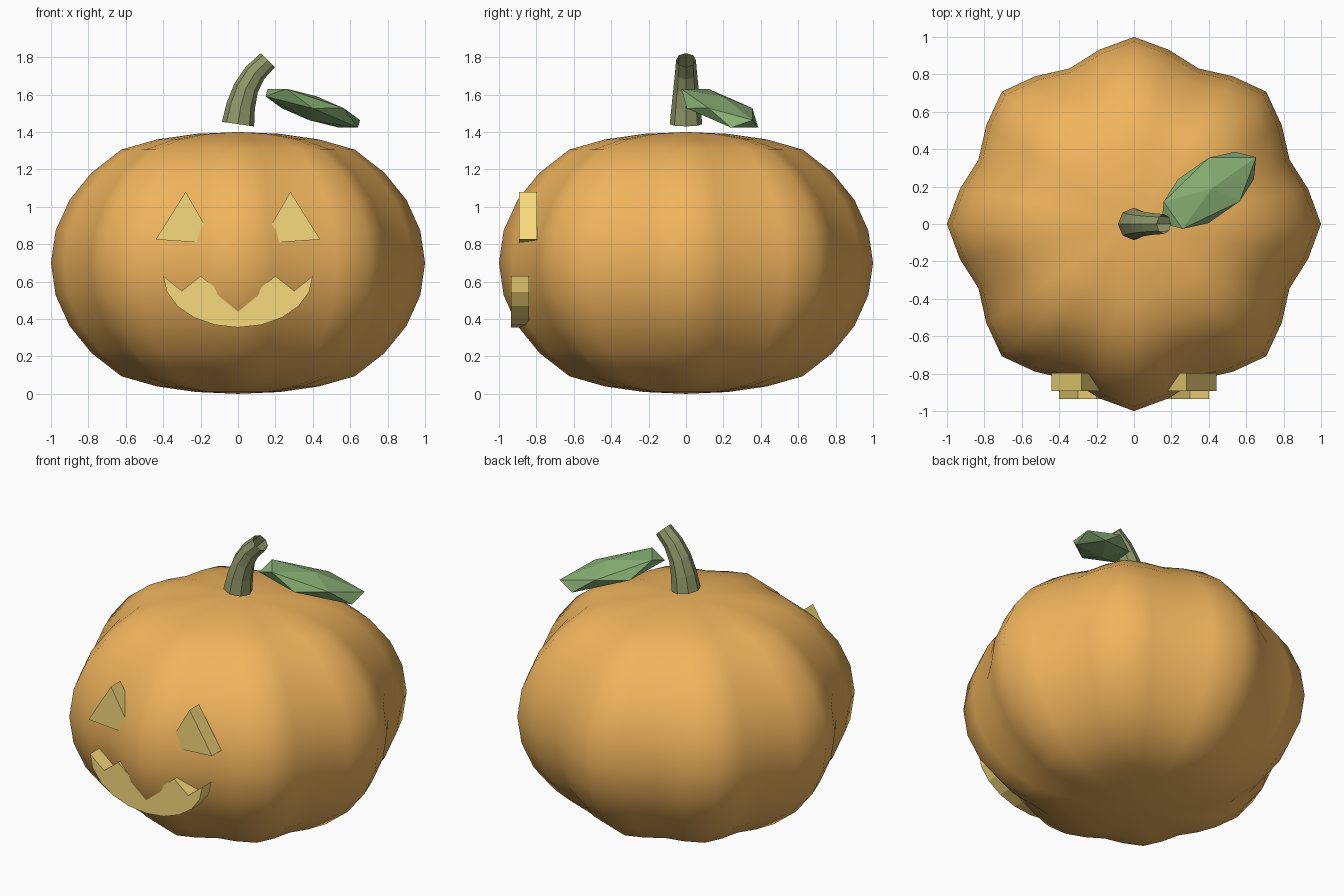
import bpy, bmesh, math
from mathutils import Vector

if "Cube" in bpy.data.objects:
    bpy.data.objects.remove(bpy.data.objects["Cube"])


def material(name, rgb):
    m = bpy.data.materials.new(name)
    m.diffuse_color = (*rgb, 1)
    m.use_nodes = True
    m.node_tree.nodes["Principled BSDF"].inputs["Base Color"].default_value = m.diffuse_color
    return m


def make_object(name, bm, mat, smooth=False):
    bmesh.ops.recalc_face_normals(bm, faces=bm.faces)
    me = bpy.data.meshes.new(name)
    bm.to_mesh(me)
    bm.free()
    for p in me.polygons:
        p.use_smooth = smooth
    me.materials.append(mat)
    ob = bpy.data.objects.new(name, me)
    bpy.context.collection.objects.link(ob)
    return ob


def prism(name, outline, y0, y1, mat):
    """Extrude an (x, z) outline along y."""
    bm = bmesh.new()
    front = bm.faces.new([bm.verts.new((x, y0, z)) for x, z in outline])
    ext = bmesh.ops.extrude_face_region(bm, geom=[front], use_keep_orig=True)
    moved = [v for v in ext["geom"] if isinstance(v, bmesh.types.BMVert)]
    bmesh.ops.translate(bm, verts=moved, vec=(0, y1 - y0, 0))
    return make_object(name, bm, mat)


orange = material("orange_skin", (0.87, 0.46, 0.11))
yellow = material("yellow_glow", (0.93, 0.7, 0.2))
brown_green = material("stem_green", (0.28, 0.31, 0.14))
green = material("leaf_green", (0.24, 0.42, 0.17))

# Pumpkin body: sphere with eight lobes and flattened poles
bm = bmesh.new()
bmesh.ops.create_uvsphere(bm, u_segments=32, v_segments=14, radius=1)
for v in bm.verts:
    r = math.hypot(v.co.x, v.co.y)
    lobe = 0.95 + 0.05 * math.cos(8 * math.atan2(v.co.y, v.co.x))
    dip = 0.075 * max(0, 1 - (r / 0.62) ** 2)
    z = math.copysign(0.775 * abs(v.co.z) - dip, v.co.z)
    v.co = (v.co.x * lobe, v.co.y * lobe, 0.7 + z)
make_object("pumpkin_body", bm, orange, True)

# Triangular eyes
for side, name in ((-1, "left_eye"), (1, "right_eye")):
    tri = [(0.28, 1.08), (0.44, 0.825), (0.12, 0.803)]
    prism(name, [(side * x, z) for x, z in tri], -0.893, -0.797, yellow)

# Mouth: zigzag top, curved bottom
teeth = [(-0.4 + 0.1 * i, 0.55 if i % 2 else 0.63) for i in range(9)]
arc = [(0.4 * math.cos(a), 0.63 - 0.275 * math.sin(a))
       for a in (math.pi * i / 10 for i in range(1, 10))]
prism("mouth", teeth + arc, -0.935, -0.84, yellow)

# Stem: bent, tapering open tube of eight sides (x, z, radius, tilt)
bm = bmesh.new()
rings = []
for x, z, rad, tilt in ((0, 1.442, 0.087, 0.14), (0.015, 1.54, 0.077, 0.22),
                        (0.043, 1.635, 0.067, 0.39), (0.09, 1.715, 0.059, 0.6),
                        (0.16, 1.784, 0.053, 0.78)):
    side = Vector((math.cos(tilt), 0, -math.sin(tilt)))
    rings.append([bm.verts.new(Vector((x, 0, z)) + rad * (
        side * math.cos(a) + Vector((0, math.sin(a), 0))))
        for a in (math.tau * i / 8 for i in range(8))])
for lo, hi in zip(rings, rings[1:]):
    for i in range(8):
        j = (i + 1) % 8
        bm.faces.new((lo[i], lo[j], hi[j], hi[i]))
make_object("stem", bm, brown_green)

# Leaf: stretched, tilted icosahedron
bm = bmesh.new()
bmesh.ops.create_icosphere(bm, subdivisions=1, radius=1)
leaf = make_object("leaf", bm, green)
leaf.location = (0.4, 0.18, 1.527)
leaf.scale = (0.35, 0.168, 0.068)
leaf.rotation_euler = (0, 0.3, 0.61)
